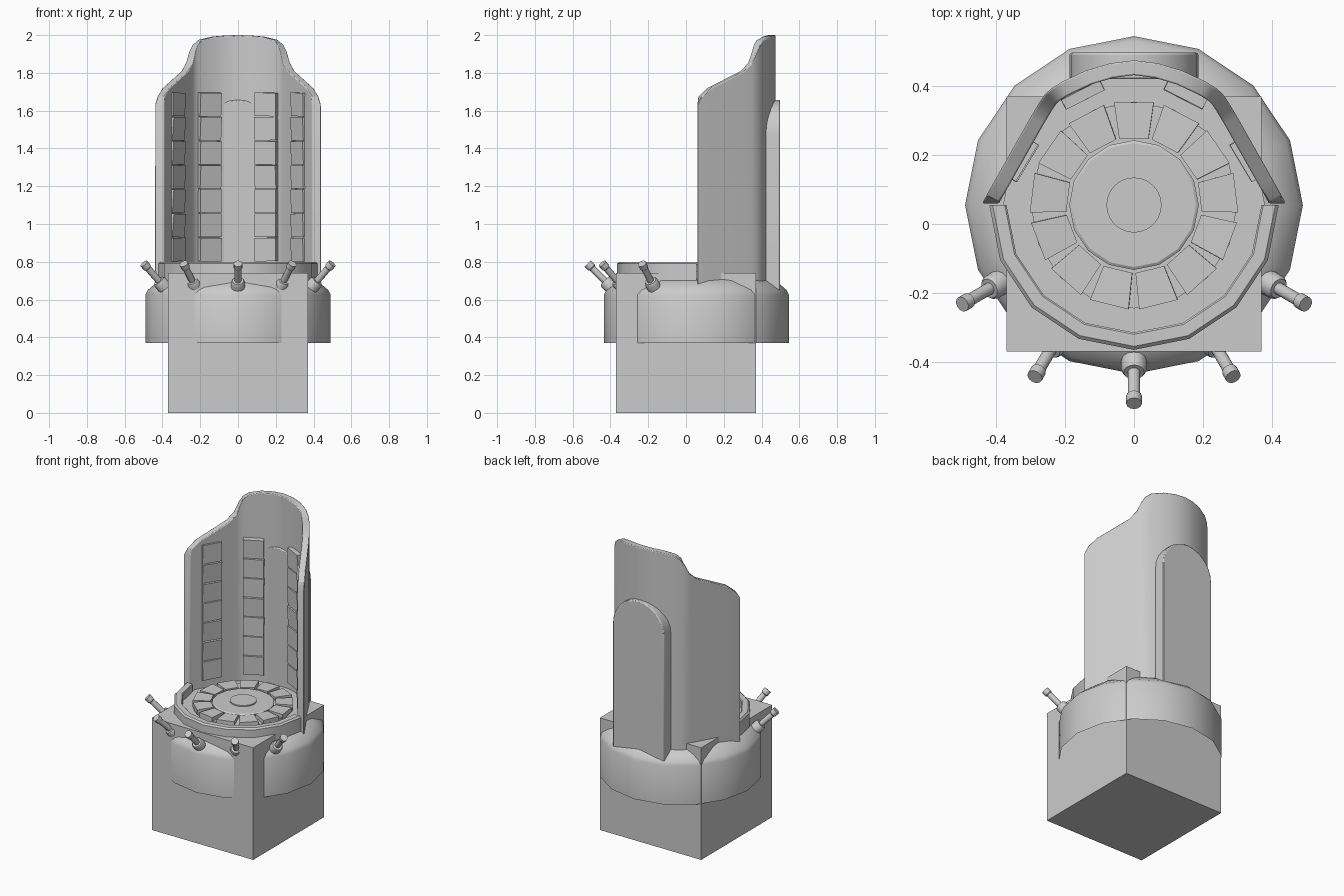
import bpy, bmesh, math, random
from mathutils import Matrix, Vector

if "Cube" in bpy.data.objects:
    bpy.data.objects.remove(bpy.data.objects["Cube"])

random.seed(4)
CY = 0.055  # y of the round parts' common axis


def finish(name, bm, smooth=True, bevel=0):
    bmesh.ops.remove_doubles(bm, verts=bm.verts, dist=1e-5)
    bmesh.ops.recalc_face_normals(bm, faces=bm.faces)
    me = bpy.data.meshes.new(name)
    bm.to_mesh(me)
    bm.free()
    ob = bpy.data.objects.new(name, me)
    bpy.context.collection.objects.link(ob)
    bpy.ops.object.select_all(action='DESELECT')
    ob.select_set(True)
    bpy.context.view_layer.objects.active = ob
    if bevel:
        m = ob.modifiers.new("bevel", 'BEVEL')
        m.width, m.segments, m.limit_method = bevel, 2, 'ANGLE'
        m.angle_limit = math.radians(40)
    if smooth:
        bpy.ops.object.shade_smooth_by_angle(angle=math.radians(32))
    return ob


def lathe(name, profile, sides, mat=Matrix.Translation((0, CY, 0)), start=0, sweep=360, bevel=0):
    """Revolve (radius, height) points around z; closed profile if first == last."""
    bm = bmesh.new()
    n = round(sides * sweep / 360)
    rows = []
    for k in range(n + 1):
        a = math.radians(start + sweep * k / n)
        rows.append([bm.verts.new(mat @ Vector((r * math.cos(a), r * math.sin(a), z))) for r, z in profile])
    for a, b in zip(rows, rows[1:]):
        for i in range(len(profile) - 1):
            bm.faces.new((a[i], b[i], b[i + 1], a[i + 1]))
    bmesh.ops.dissolve_degenerate(bm, dist=1e-6, edges=bm.edges)
    return finish(name, bm, bevel=bevel)


def box(bm, size, mat):
    bmesh.ops.create_cube(bm, size=1, matrix=mat @ Matrix.Diagonal((*size, 1)))


# square plinth
bm = bmesh.new()
box(bm, (0.74, 0.74, 0.74), Matrix.Translation((0, 0, 0.37)))
finish("plinth", bm, smooth=False)

# open-bottomed collar around the plinth
lathe("collar", [(0.49, 0.37), (0.49, 0.625), (0.478, 0.65), (0.42, 0.70), (0.36, 0.715)], 16)

# low front rim and floor
lathe("front_rim", [(0.42, 0.65), (0.42, 0.79), (0.41, 0.80), (0.375, 0.80), (0.37, 0.795),
                    (0.37, 0.65), (0.42, 0.65)], 16, start=180, sweep=180)
lathe("floor", [(0.38, 0.70), (0.38, 0.75), (0, 0.75)], 16)

# seat discs
lathe("seat_disc", [(0.30, 0.74), (0.30, 0.765), (0, 0.765)], 16)
lathe("seat_inner_disc", [(0.188, 0.76), (0.188, 0.782), (0.18, 0.787), (0, 0.787)], 16)
lathe("seat_button", [(0.08, 0.78), (0.08, 0.795), (0, 0.795)], 24)

# ring of seat tiles
bm = bmesh.new()
for k in range(13):
    a = 2 * math.pi * k / 13
    m = (Matrix.Translation((0, CY, 0)) @ Matrix.Rotation(a, 4, 'Z') @ Matrix.Translation((0, 0.245, 0.772))
         @ Matrix.Rotation(random.uniform(-.05, .05), 4, 'Y'))
    new = bmesh.ops.create_cube(bm, size=1, matrix=m @ Matrix.Diagonal((0.115, 0.105, 0.03, 1)))['verts']
    inv = m.inverted()
    for v in new:  # taper toward the centre
        p = inv @ v.co
        if p.y < 0:
            p.x *= 0.74
        v.co = m @ p
finish("seat_tiles", bm, smooth=False)

# tall backrest wall: half plan (x, y, top height), mirrored
half = [(0.44, 0.06, 1.63), (0.427, 0.085, 1.675), (0.40, 0.133, 1.72), (0.30, 0.31, 1.81),
        (0.275, 0.352, 1.855), (0.258, 0.377, 1.915), (0.24, 0.393, 1.95), (0.21, 0.412, 1.975),
        (0.14, 0.445, 1.992), (0.07, 0.466, 1.998)]
plan = half + [(0, 0.475, 2.0)] + [(-x, y, z) for x, y, z in reversed(half)]
bm = bmesh.new()
cols = []
for i, (x, y, z) in enumerate(plan):
    p, q = plan[max(i - 1, 0)], plan[min(i + 1, len(plan) - 1)]
    t = Vector((q[0] - p[0], q[1] - p[1])).normalized()
    ix, iy = x - t.y * 0.043, y + t.x * 0.043
    if i in (0, len(plan) - 1):
        ix, iy = x - math.copysign(0.05, x), y
    cols.append([bm.verts.new(c) for c in ((x, y, 0.65), (x, y, z), (ix, iy, z), (ix, iy, 0.65))])
for a, b in zip(cols, cols[1:]):
    for i in range(4):
        j = (i + 1) % 4
        bm.faces.new((a[i], b[i], b[j], a[j]))
bm.faces.new(cols[0])
bm.faces.new(cols[-1])
finish("backrest", bm, bevel=0.008)

# columns of tiles on the inside of the backrest
bm = bmesh.new()
for s in (-1, 1):
    for x, y, ang in ((0.325, 0.185, -59), (0.15, 0.378, -27)):
        for k in range(7):
            m = (Matrix.Translation((s * x, y, 0.865 + 0.128 * k)) @ Matrix.Rotation(math.radians(s * ang), 4, 'Z')
                 @ Matrix.Rotation(random.uniform(0.0, 0.08), 4, 'X')
                 @ Matrix.Rotation(random.uniform(-.02, .02), 4, 'Y'))
            box(bm, (0.125, 0.032, 0.124), m)
finish("back_tiles", bm, smooth=False)

# arched plate on the rear
bm = bmesh.new()
w, spring = 0.187, 1.47
pts = [(w, 0.64)] + [(w * math.cos(math.pi * k / 14), spring + w * math.sin(math.pi * k / 14))
                     for k in range(15)] + [(-w, 0.64)]
face = bm.faces.new([bm.verts.new((x, 0.42, z)) for x, z in pts])
ext = bmesh.ops.extrude_face_region(bm, geom=[face])
bmesh.ops.translate(bm, vec=(0, 0.077, 0), verts=[v for v in ext['geom'] if isinstance(v, bmesh.types.BMVert)])
finish("rear_plate", bm, bevel=0.006)

# five levers fanned around the front
lever = [(0, 0), (0.037, 0), (0.037, 0.06), (0.03, 0.072), (0.018, 0.072), (0.018, 0.165),
         (0.023, 0.17), (0.023, 0.2), (0, 0.2)]
for k, deg in enumerate((-60, -30, 0, 30, 60)):
    a = math.radians(deg)
    out = Vector((math.sin(a), -math.cos(a), 0))
    aim = (out + Vector((0, 0, 1))).to_track_quat('Z', 'Y').to_matrix().to_4x4()
    base = Vector((0, CY, 0.649)) + out * 0.434
    lathe(f"lever_{k + 1}", lever, 12, mat=Matrix.Translation(base) @ aim)
